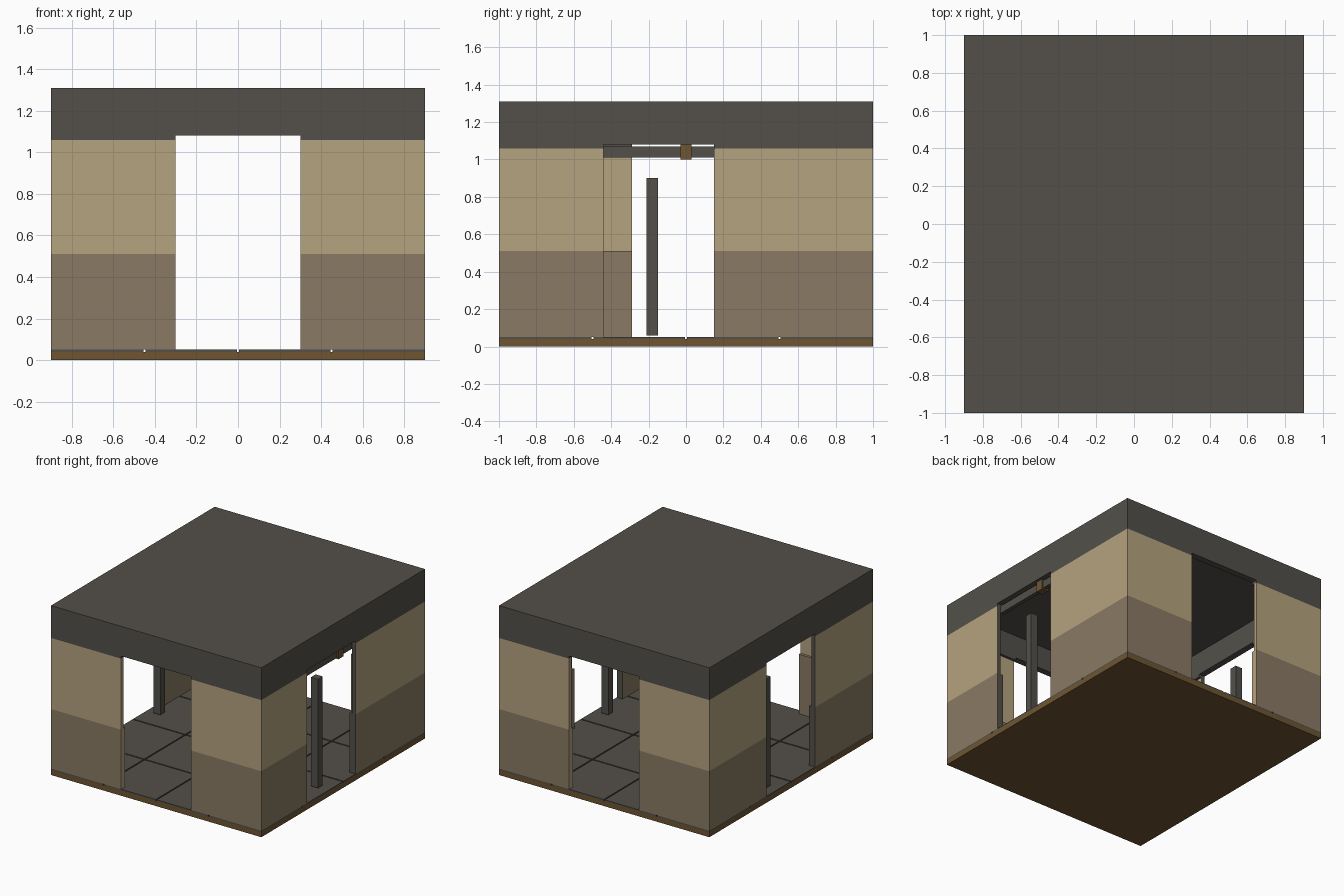
import bpy
import bmesh
from mathutils import Vector

cube = bpy.data.objects.get("Cube")
if cube:
    bpy.data.objects.remove(cube, do_unlink=True)


def material(name, rgb):
    """Flat material from 0-255 screen values, stored as linear."""
    col = [(c / 255 / 12.92 if c < 11 else ((c / 255 + 0.055) / 1.055) ** 2.4) for c in rgb] + [1]
    m = bpy.data.materials.new(name)
    m.use_nodes = True
    m.diffuse_color = col
    node = next(n for n in m.node_tree.nodes if n.type == 'BSDF_PRINCIPLED')
    node.inputs["Base Color"].default_value = col
    node.inputs["Roughness"].default_value = 0.9
    return m


DARK = material("dark_grey", (83, 80, 74))
TAN = material("tan_plaster", (181, 163, 127))
BROWN = material("brown_plaster", (138, 122, 100))
WOOD = material("wood_brown", (110, 85, 50))


def prism(name, points, depth, mats, jamb_x=None):
    """Extrude a flat outline along depth; faces along jamb_x take the second material."""
    bm = bmesh.new()
    face = bm.faces.new([bm.verts.new(p) for p in points])
    ext = bmesh.ops.extrude_face_region(bm, geom=[face])
    verts = [v for v in ext["geom"] if isinstance(v, bmesh.types.BMVert)]
    bmesh.ops.translate(bm, verts=verts, vec=depth)
    bmesh.ops.recalc_face_normals(bm, faces=bm.faces)
    if jamb_x is not None:
        for f in bm.faces:
            c = f.calc_center_median()
            if any(abs(c.dot(jamb_x[0]) - e) < 0.001 for e in jamb_x[1]) and abs(f.normal.dot(jamb_x[0])) > 0.9:
                f.material_index = 1
    mesh = bpy.data.meshes.new(name)
    bm.to_mesh(mesh)
    bm.free()
    for m in mats:
        mesh.materials.append(m)
    ob = bpy.data.objects.new(name, mesh)
    bpy.context.collection.objects.link(ob)
    return ob


def box(name, x0, x1, y0, y1, z0, z1, mat):
    pts = [(x0, y0, z0), (x1, y0, z0), (x1, y1, z0), (x0, y1, z0)]
    return prism(name, pts, Vector((0, 0, z1 - z0)), [mat])


HX, HY = 0.9, 1.0
FLOOR, DADO, WALL, DOOR, CEIL, TOP = 0.05, 0.51, 1.06, 1.08, 1.26, 1.31
THICK, THIN = 0.05, 0.03

# Base slab and paved floor
box("base_slab", -HX, HX, -HY, HY, 0, 0.04, WOOD)
gap = 0.005
for i in range(4):
    for j in range(4):
        x0, y0 = -HX + i * HX / 2, -HY + j * HY / 2
        box(f"floor_tile_{i}_{j}",
            x0 + (gap if i else 0), x0 + HX / 2 - (gap if i < 3 else 0),
            y0 + (gap if j else 0), y0 + HY / 2 - (gap if j < 3 else 0), 0.04, FLOOR, DARK)

# Roof slab
box("roof_slab", -HX, HX, -HY, HY, CEIL, TOP, DARK)


def wall(name, axis, sign, a, b, jamb):
    """One side with a doorway from a to b: lower and upper panels and a notched beam."""
    along = Vector((1, 0, 0)) if axis == 'x' else Vector((0, 1, 0))
    out = (Vector((0, 1, 0)) if axis == 'x' else Vector((1, 0, 0))) * sign
    reach = HY if axis == 'x' else HX

    def place(u, z):
        return along * u + out * reach + Vector((0, 0, z))

    layers = (("lower", FLOOR, DADO, THICK, BROWN), ("upper", DADO, WALL, THIN, TAN))
    for layer, z0, z1, t, mat in layers:
        end = HX if axis == 'x' else HY - t
        for part, u0, u1 in (("a", -end, a), ("b", b, end)):
            pts = [place(u0, z0), place(u1, z0), place(u1, z1), place(u0, z1)]
            prism(f"{name}_{layer}_{part}", pts, -out * t, [mat, jamb], (along, (a, b)))

    end = HX if axis == 'x' else HY - THICK
    outline = [(-end, WALL), (a, WALL), (a, DOOR), (b, DOOR),
               (b, WALL), (end, WALL), (end, CEIL), (-end, CEIL)]
    prism(f"{name}_beam", [place(u, z) for u, z in outline], -out * THICK, [DARK])


wall("front_wall", 'x', -1, -0.3, 0.3, TAN)
wall("back_wall", 'x', 1, -0.3, 0.3, TAN)
wall("left_wall", 'y', 1, -0.44, 0.15, DARK)
wall("right_wall", 'y', -1, -0.29, 0.30, DARK)

# Posts standing just inside the side doorways
for side, s in (("left", 1), ("right", -1)):
    x, y = 0.8 * s, -0.18 * s
    box(f"{side}_post", x - 0.03, x + 0.03, y - 0.03, y + 0.03, 0.06, 0.9, DARK)

# Rail and wooden bracket over the left doorway
box("door_rail", 0.84, 0.87, -0.44, 0.15, 1.01, 1.07, DARK)
box("rail_bracket", 0.82, 0.88, -0.03, 0.03, 1.0, DOOR, WOOD)
